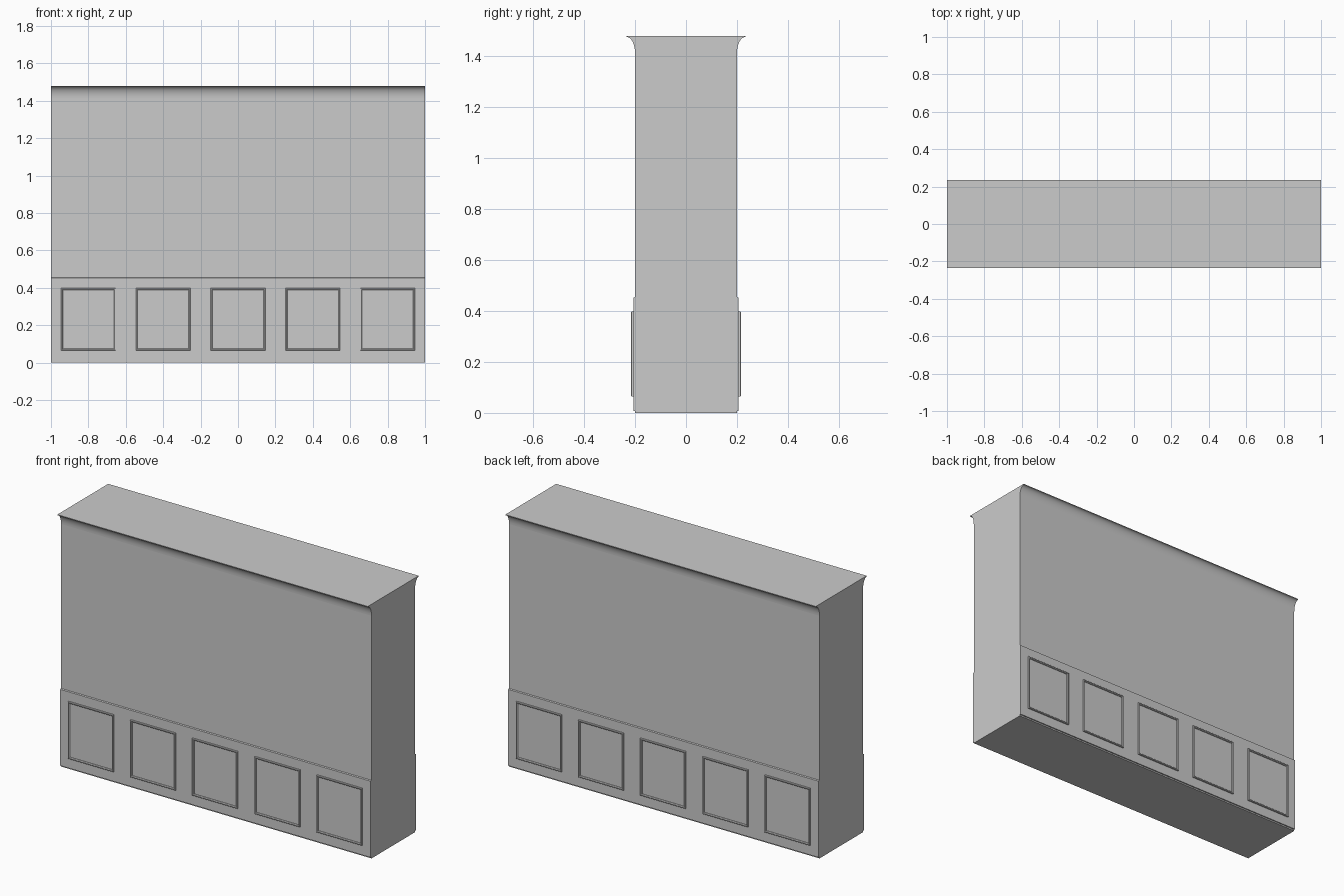
import bpy, bmesh, math

if "Cube" in bpy.data.objects:
    bpy.data.objects.remove(bpy.data.objects["Cube"])

WALL_Y, BOARD_Y, FRAME_Y = 0.20, 0.207, 0.215


def make_object(name, bm, mirrored=True):
    bmesh.ops.recalc_face_normals(bm, faces=bm.faces[:])
    mesh = bpy.data.meshes.new(name)
    bm.to_mesh(mesh)
    bm.free()
    obj = bpy.data.objects.new(name, mesh)
    bpy.context.collection.objects.link(obj)
    if mirrored:  # repeat the front part on the back
        mod = obj.modifiers.new("front_to_back", 'MIRROR')
        mod.use_axis = (False, True, False)
        mod.use_mirror_merge = False
    return obj


def extrude_profile(name, profile, x0=-1.0, x1=1.0, mirrored=True):
    """Sweep a closed (y, z) profile along x."""
    bm = bmesh.new()
    face = bm.faces.new([bm.verts.new((x0, y, z)) for y, z in profile])
    new = bmesh.ops.extrude_face_region(bm, geom=[face])["geom"]
    # keep the starting face as the near cap
    if not face.is_valid or len(bm.faces) < len(profile) + 2:
        bm.faces.new([v for v in bm.verts if v not in new])
    bmesh.ops.translate(bm, vec=(x1 - x0, 0, 0),
                        verts=[g for g in new if isinstance(g, bmesh.types.BMVert)])
    return make_object(name, bm, mirrored)


def panel_frame(name, cx, half_w=0.146, z0=0.065, z1=0.398):
    """Picture-frame moulding: a small bevelled profile run round a rectangle."""
    profile = [(0.0, BOARD_Y), (0.0, FRAME_Y - 0.002), (0.002, FRAME_Y),
               (0.006, FRAME_Y), (0.010, FRAME_Y - 0.004), (0.010, BOARD_Y)]
    bm = bmesh.new()
    rings = []
    for inset, y in profile:
        w = half_w - inset
        rings.append([bm.verts.new((cx + sx * w, -y, z)) for sx, z in
                      ((-1, z0 + inset), (1, z0 + inset), (1, z1 - inset), (-1, z1 - inset))])
    for a, b in zip(rings, rings[1:] + rings[:1]):
        for i in range(4):
            j = (i + 1) % 4
            bm.faces.new((a[i], a[j], b[j], b[i]))
    return make_object(name, bm)


# Wall body
extrude_profile("wall_body", [(-WALL_Y, 0), (WALL_Y, 0), (WALL_Y, 1.48), (-WALL_Y, 1.48)],
                mirrored=False)

# Wainscot boards on both faces
extrude_profile("wainscot_board", [(-WALL_Y, 0.008), (-BOARD_Y, 0.008),
                                   (-BOARD_Y, 0.452), (-WALL_Y, 0.455)])

# Concave crown moulding on both faces
steps = 10
depth, z_low, z_lip = 0.034, 1.412, 1.476
cove = []
for i in range(steps + 1):
    t = math.radians(90 * i / steps)
    cove.append((-(WALL_Y + depth * (1 - math.cos(t))), z_low + (z_lip - z_low) * math.sin(t)))
crown = extrude_profile("crown_moulding",
                        cove + [(-(WALL_Y + depth), 1.48), (-WALL_Y, 1.48)])
bpy.context.view_layer.objects.active = crown
crown.select_set(True)
bpy.ops.object.shade_smooth_by_angle(angle=math.radians(30))

# Five panel frames along the wainscot
for n in range(5):
    panel_frame(f"panel_frame_{n + 1}", -0.8 + 0.4 * n)
